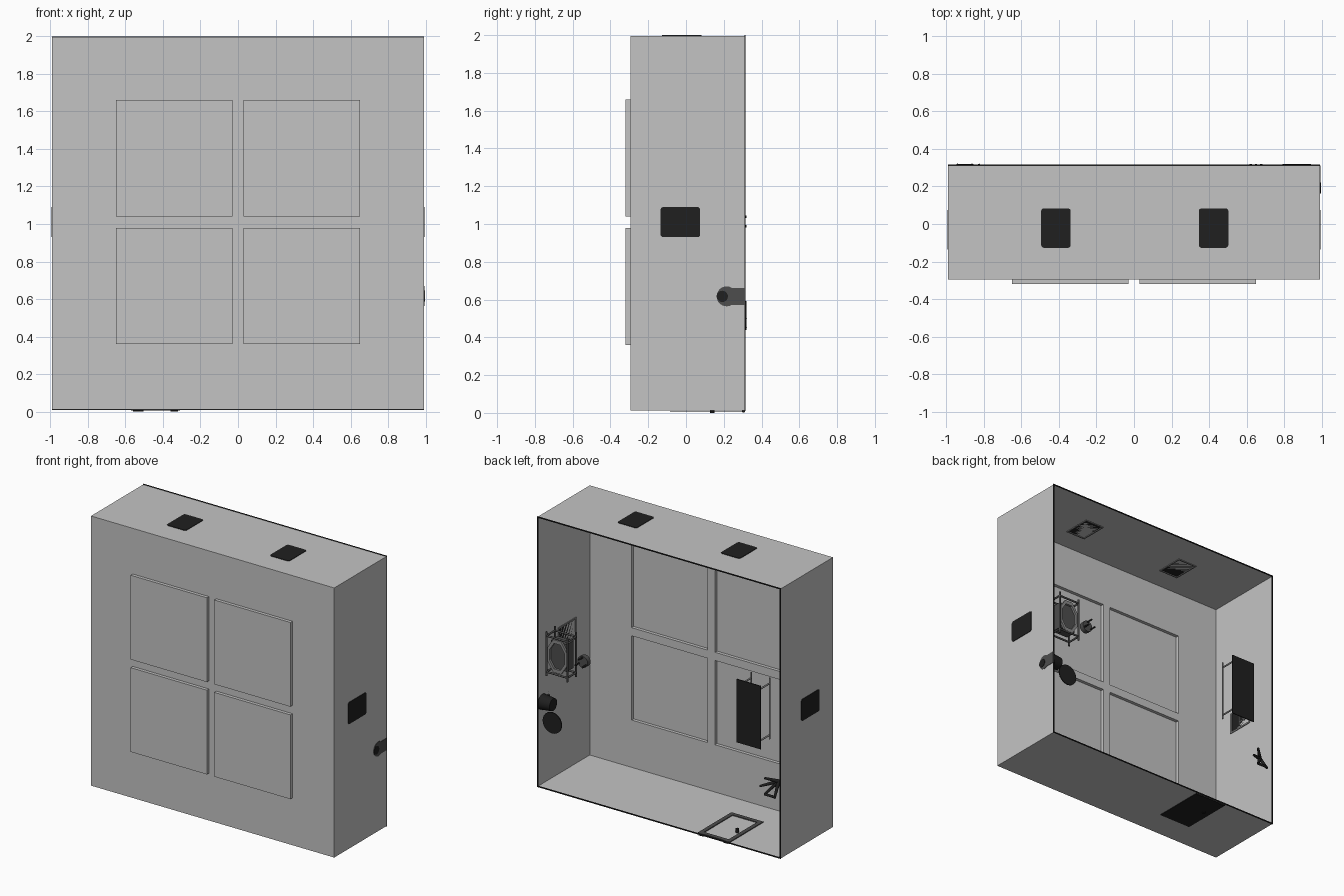
import bpy, bmesh, math
from mathutils import Vector, Matrix

if "Cube" in bpy.data.objects:
    bpy.data.objects.remove(bpy.data.objects["Cube"])


def material(name, v):
    m = bpy.data.materials.new(name)
    m.diffuse_color = (v, v, v, 1)
    m.use_nodes = True
    m.node_tree.nodes["Principled BSDF"].inputs["Base Color"].default_value = m.diffuse_color
    return m


SHELL = material("light grey", 0.55)
BLACK = material("near black", 0.014)
DARK = material("dark grey", 0.075)
MID = material("mid grey", 0.25)


def finish(name, bm, mat, smooth=False):
    bmesh.ops.recalc_face_normals(bm, faces=bm.faces[:])
    me = bpy.data.meshes.new(name)
    bm.to_mesh(me)
    bm.free()
    me.materials.append(mat)
    if smooth:
        for p in me.polygons:
            p.use_smooth = len(p.vertices) == 4
    ob = bpy.data.objects.new(name, me)
    bpy.context.collection.objects.link(ob)
    return ob


def add_box(bm, lo, hi):
    lo, hi = Vector(lo), Vector(hi)
    return bmesh.ops.create_cube(bm, size=1, matrix=Matrix.Translation((lo + hi) / 2)
                                 @ Matrix.Diagonal((*(hi - lo), 1)))["verts"]


def boxes(name, mat, *pairs):
    bm = bmesh.new()
    for lo, hi in pairs:
        add_box(bm, lo, hi)
    return finish(name, bm, mat)


def rounded_plate(name, mat, lo, hi, axis, r=0.015):
    bm = bmesh.new()
    add_box(bm, lo, hi)
    edges = [e for e in bm.edges if abs((e.verts[0].co - e.verts[1].co)[axis]) > 1e-5]
    bmesh.ops.bevel(bm, geom=edges, offset=r, segments=3, profile=0.5, affect='EDGES')
    return finish(name, bm, mat)


def border(name, mat, lo, hi, axis, w):
    # four bars around a rectangle lying across the given axis
    a, b = [i for i in range(3) if i != axis]
    bars = []
    for i, k in ((a, b), (b, a)):
        l, h = list(lo), list(hi)
        h[i] = lo[i] + w
        bars.append((l, h))
        l, h = list(lo), list(hi)
        l[i] = hi[i] - w
        bars.append((l, h))
    return boxes(name, mat, *bars)


def rods(name, mat, segs, r, r2=None, n=10):
    bm = bmesh.new()
    for p, q in segs:
        p, q = Vector(p), Vector(q)
        d = q - p
        bmesh.ops.create_cone(bm, cap_ends=True, segments=n, radius1=r,
                              radius2=r if r2 is None else r2, depth=d.length,
                              matrix=Matrix.Translation((p + q) / 2)
                              @ d.to_track_quat('Z', 'Y').to_matrix().to_4x4())
    return finish(name, bm, mat, True)


# Open-backed cabinet shell with four panels pushed out of the front sheet
X, Y0, Y1, Z0, Z1 = 0.99, -0.295, 0.314, 0.012, 1.996
bm = bmesh.new()
add_box(bm, (-X, Y0, Z0), (X, Y1, Z1))
bmesh.ops.delete(bm, geom=[f for f in bm.faces if f.calc_center_median().y > Y1 - .01],
                 context='FACES_ONLY')
front = [f for f in bm.faces if f.calc_center_median().y < Y0 + .01]
bmesh.ops.delete(bm, geom=front, context='FACES_ONLY')
xs = [-X, -0.65, -0.03, 0.03, 0.65, X]
zs = [Z0, 0.36, 0.98, 1.04, 1.66, Z1]
grid = [[bm.verts.new((x, Y0, z)) for z in zs] for x in xs]
panels = []
for i in range(5):
    for j in range(5):
        f = bm.faces.new((grid[i][j], grid[i + 1][j], grid[i + 1][j + 1], grid[i][j + 1]))
        if i in (1, 3) and j in (1, 3):
            panels.append(f)
for f in panels:
    ext = bmesh.ops.extrude_discrete_faces(bm, faces=[f])["faces"]
    for g in ext:
        bmesh.ops.translate(bm, verts=g.verts[:], vec=(0, -0.024, 0))
bmesh.ops.remove_doubles(bm, verts=bm.verts[:], dist=1e-5)
finish("cabinet_shell", bm, SHELL)

# Dark seal around the open back
border("back_rim", BLACK, (-X - .002, Y1 - .004, Z0 - .002), (X + .002, Y1 + .002, 2.0), 1, 0.008)

# Handle plates on both sides and on top, each with a thin frame inside
for s, side in ((-1, "left"), (1, "right")):
    xa, xb = sorted((s * X, s * (X + .004)))
    rounded_plate(side + "_side_plate", BLACK, (xa, -.135, .93), (xb, .075, 1.09), 0)
    xa, xb = sorted((s * (X - .006), s * (X - .001)))
    border(side + "_side_frame", MID, (xa, -.135, .93), (xb, .075, 1.09), 0, .012)
    c = 0.42 * s + 0.004
    rounded_plate(side + "_top_plate", BLACK, (c - .079, -.127, Z1), (c + .079, .083, 2.0), 2)
    border(side + "_top_frame", MID, (c - .079, -.127, Z1 - .006), (c + .079, .083, Z1 - .001), 2, .01)

# Floor hatch: plate below, frame and latch above
boxes("hatch_plate", BLACK, ((-.57, -.085, Z0 - .005), (-.31, .305, Z0 - .001)))
border("hatch_frame", DARK, (-.57, -.085, Z0 + .001), (-.31, .305, Z0 + .007), 2, .03)
rods("hatch_latch", BLACK, [((-.515, .14, 0), (-.515, .14, .04))], .012)
rods("hatch_hinges", BLACK, [((x - .02, .305, .01), (x + .02, .305, .01)) for x in (-.54, -.34)], .009)

# Control board on four stand-offs, back left
boxes("control_board", BLACK, ((-.825, .304, .77), (-.63, .311, 1.235)))
segs = []
for x in (-.805, -.655):
    segs.append(((x, .176, .79), (x, .176, 1.24)))
    for z in (.82, 1.2):
        segs.append(((x, .176, z), (x, .305, z)))
rods("board_standoffs", MID, segs, .006)

# Branching bracket, low on the left
tip = (-.93, .25, .54)
rods("branch_bracket", BLACK, [(tip, (x, .315, z)) for x, z in
                               ((-.94, .44), (-.86, .45), (-.82, .5), (-.86, .57))], .014, .008, 8)
rods("bracket_foot", BLACK, [((-.94, .312, .45), (-.86, .312, .45))], .009, n=8)

# Power unit cage, back right
boxes("power_unit_core", DARK, ((.775, .2, .9), (.905, .28, 1.1)))
posts = [((x, y, .84), (x, y, 1.165)) for x in (.755, .925) for y in (.2, .302)]
rails = [((.755, y, z), (.925, y, z)) for y in (.2, .302) for z in (.87, 1.135)]
sides = [((x, .2, z), (x, .302, z)) for x in (.755, .925) for z in (.87, 1.135)]
rods("power_unit_cage", DARK, posts + rails + sides, .007, n=8)

# Octagonal opening ring on the cage
bm = bmesh.new()
loops = []
for y in (.285, .3):
    for k in (1.0, .78):
        loops.append([bm.verts.new((.84 + .085 * k * math.cos(a), y, 1.0 + .13 * k * math.sin(a)))
                      for a in [math.pi / 8 + i * math.pi / 4 for i in range(8)]])
for p, q in ((0, 1), (1, 3), (3, 2), (2, 0)):
    for i in range(8):
        j = (i + 1) % 8
        bm.faces.new((loops[p][i], loops[p][j], loops[q][j], loops[q][i]))
finish("octagon_ring", bm, MID)

# Three-pin connector beside the power unit
rods("pin_connector", DARK, [((.65, .24, 1.005), (.65, .275, 1.005))], .042, n=16)
rods("connector_pins", BLACK, [((.65 + .033 * math.cos(a), .27, 1.005 + .033 * math.sin(a)),
                                (.65 + .033 * math.cos(a), .32, 1.005 + .033 * math.sin(a)))
                               for a in (math.pi / 2, math.pi * 7 / 6, math.pi * 11 / 6)], .006, n=8)

# Round cover disc and cable port in the right wall
rods("round_cover", BLACK, [((.867, .312, .515), (.867, .319, .515))], .077, n=24)
rods("cable_port_cup", BLACK, [((.988, .258, .617), (.9, .258, .617))], .055, .045, 24)
boxes("cable_port_throat", DARK, ((X, .22, .572), (X + .003, .312, .66)))
rods("cable_port_face", DARK, [((X, .215, .617), (X + .003, .215, .617))], .053, n=24)
rods("cable_port_hole", BLACK, [((X, .192, .617), (X + .005, .192, .617))], .03, n=20)
